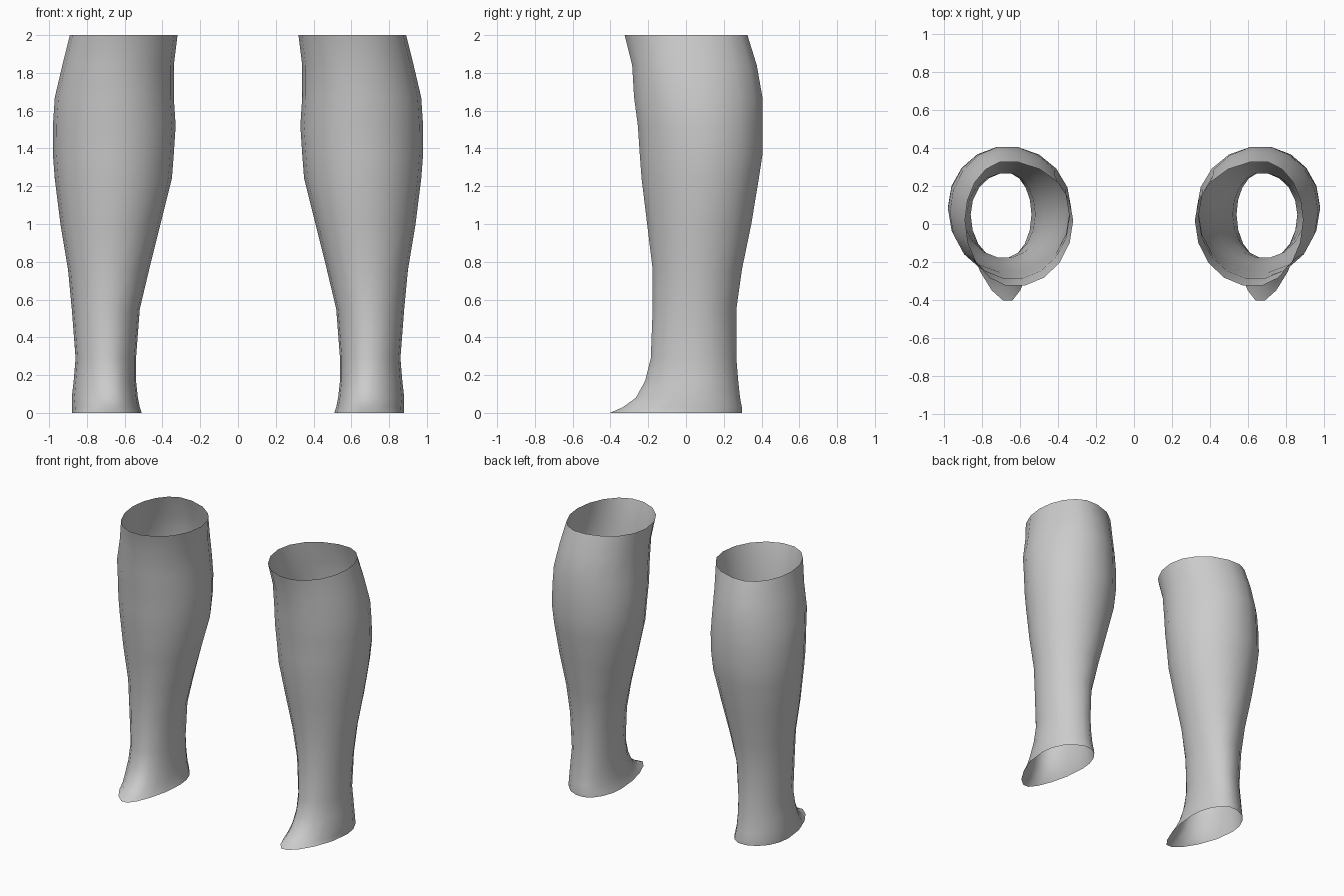
import bpy
import bmesh
from math import cos, sin, pi, radians

default_cube = bpy.data.objects.get("Cube")
if default_cube:
    bpy.data.objects.remove(default_cube, do_unlink=True)

SIDES = 18

# Cross-sections from the foot opening to the knee opening:
# height, inner x, outer x, front y, back y, y of widest point, x of front ridge
RINGS = [
    (0.00, 0.51, 0.88, -0.41, 0.30, 0.04, 0.66),
    (0.03, 0.52, 0.88, -0.34, 0.30, 0.04, 0.66),
    (0.08, 0.53, 0.88, -0.27, 0.29, 0.04, 0.67),
    (0.17, 0.54, 0.87, -0.22, 0.28, 0.05, 0.68),
    (0.29, 0.54, 0.86, -0.19, 0.27, 0.05, 0.69),
    (0.55, 0.52, 0.88, -0.18, 0.27, 0.05, 0.69),
    (0.76, 0.47, 0.90, -0.18, 0.30, 0.06, 0.68),
    (1.00, 0.41, 0.94, -0.21, 0.35, 0.07, 0.67),
    (1.24, 0.35, 0.97, -0.24, 0.39, 0.09, 0.66),
    (1.37, 0.34, 0.98, -0.25, 0.41, 0.09, 0.66),
    (1.52, 0.33, 0.98, -0.26, 0.41, 0.08, 0.65),
    (1.67, 0.34, 0.97, -0.28, 0.41, 0.06, 0.65),
    (1.84, 0.34, 0.93, -0.29, 0.38, 0.04, 0.64),
    (2.00, 0.32, 0.89, -0.33, 0.33, 0.02, 0.63),
]

grey = bpy.data.materials.new("plain grey")
grey.use_nodes = True
grey.diffuse_color = (0.6, 0.6, 0.6, 1)
grey.node_tree.nodes["Principled BSDF"].inputs["Base Color"].default_value = (0.6, 0.6, 0.6, 1)


def ring_point(ring, angle, side):
    """Point on an egg-shaped section whose four quarters differ in size."""
    z, inner, outer, front, back, wide_y, ridge_x = ring
    c, s = cos(angle), sin(angle)
    middle = ridge_x if s < 0 else 0.67
    across = (outer - middle) if c > 0 else (middle - inner)
    depth = (back - wide_y) if s > 0 else (wide_y - front)
    # Narrow the tongue over the instep
    pinch = 0.25 * max(0, 1 - z / 0.1) * s * s if s < 0 else 0
    return side * (middle + across * c * (1 - pinch)), wide_y + depth * s, z


def make_shin(name, side):
    """Loft an open-ended tube through all of the sections."""
    bm = bmesh.new()
    loops = [[bm.verts.new(ring_point(ring, 2 * pi * i / SIDES, side))
              for i in range(SIDES)] for ring in RINGS]
    for low, high in zip(loops, loops[1:]):
        for i in range(SIDES):
            j = (i + 1) % SIDES
            quad = [low[i], low[j], high[j], high[i]]
            bm.faces.new(quad if side > 0 else quad[::-1])
    mesh = bpy.data.meshes.new(name)
    bm.to_mesh(mesh)
    bm.free()
    mesh.materials.append(grey)
    shin = bpy.data.objects.new(name, mesh)
    bpy.context.collection.objects.link(shin)
    bpy.ops.object.select_all(action='DESELECT')
    shin.select_set(True)
    bpy.context.view_layer.objects.active = shin
    bpy.ops.object.shade_smooth_by_angle(angle=radians(60))


# Matching pair of open shin sleeves
make_shin("left_shin_sleeve", 1)
make_shin("right_shin_sleeve", -1)
